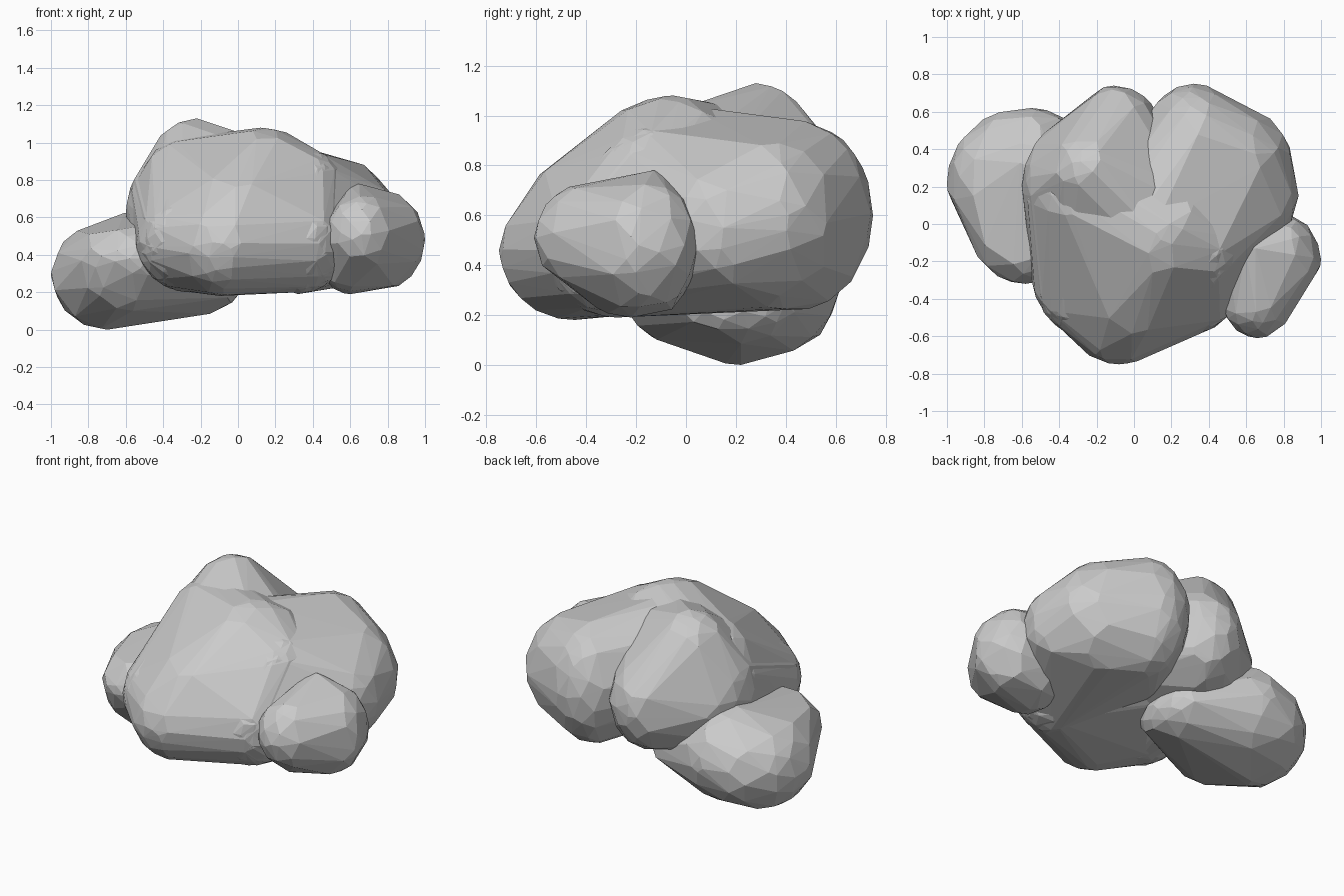
import bpy, bmesh, math, random
from mathutils import Vector

if "Cube" in bpy.data.objects:
    bpy.data.objects.remove(bpy.data.objects["Cube"])

random.seed(7)


def directions(count):
    """Evenly spread, slightly shaken directions plus the six axes."""
    dirs = [Vector(a) for a in ((1, 0, 0), (-1, 0, 0), (0, 1, 0),
                                (0, -1, 0), (0, 0, 1), (0, 0, -1))]
    for i in range(count):
        z = 1 - 2 * (i + 0.5) / count
        r = math.sqrt(1 - z * z)
        a = i * 2.39996
        shake = Vector([random.uniform(-0.13, 0.13) for _ in range(3)])
        dirs.append((Vector((r * math.cos(a), r * math.sin(a), z)) + shake).normalized())
    return dirs


def boulder(name, lumps, count):
    """Faceted convex rock wrapped around ellipsoid lumps (centre, radii)."""
    bm = bmesh.new()
    for d in directions(count):
        best = None
        for c, r in lumps:
            n = Vector([d[k] * r[k] for k in range(3)])
            p = Vector(c) + Vector([n[k] * r[k] for k in range(3)]) / n.length
            if best is None or p.dot(d) > best.dot(d):
                best = p
        bm.verts.new(best)
    bmesh.ops.remove_doubles(bm, verts=bm.verts[:], dist=0.04)
    bmesh.ops.convex_hull(bm, input=bm.verts[:])
    loose = [v for v in bm.verts if not v.link_faces]
    bmesh.ops.delete(bm, geom=loose, context='VERTS')
    bmesh.ops.recalc_face_normals(bm, faces=bm.faces[:])
    me = bpy.data.meshes.new(name)
    bm.to_mesh(me)
    bm.free()
    ob = bpy.data.objects.new(name, me)
    bpy.context.collection.objects.link(ob)
    return ob


# Lumps shared by the merged main mass
crown = ((0.12, -0.05, 0.68), (0.40, 0.40, 0.40))
front_right = ((0.32, -0.28, 0.48), (0.27, 0.30, 0.29))
front_left = ((-0.26, -0.25, 0.48), (0.29, 0.35, 0.28))
nose = ((-0.08, -0.45, 0.46), (0.30, 0.30, 0.28))
brow = ((0.0, -0.30, 0.57), (0.38, 0.36, 0.32))
shoulder = ((0.33, -0.10, 0.62), (0.29, 0.32, 0.36))

# Front of the main mass
boulder("front_boulder", [
    crown, front_right, front_left, nose, brow, shoulder,
    ((-0.22, 0.15, 0.66), (0.36, 0.36, 0.38)),
], 170)

# Tallest boulder at the back left, blending into the front
boulder("back_left_boulder", [
    ((-0.26, 0.20, 0.62), (0.34, 0.38, 0.38)),
    ((-0.22, 0.28, 0.80), (0.28, 0.26, 0.33)),
    ((-0.10, 0.42, 0.60), (0.27, 0.32, 0.32)),
    ((0.02, 0.05, 0.66), (0.38, 0.38, 0.38)),
    front_left,
], 130)

# Boulder at the back right, blending into the crown
boulder("back_right_boulder", [
    ((0.43, 0.31, 0.58), (0.42, 0.36, 0.37)),
    ((0.32, 0.45, 0.60), (0.27, 0.30, 0.38)),
    ((0.60, 0.15, 0.55), (0.28, 0.28, 0.30)),
    ((0.12, 0.00, 0.66), (0.40, 0.38, 0.38)),
    front_right, shoulder,
], 130)

# Low slab-like boulder on the left, running under the others
boulder("left_boulder", [
    ((-0.70, 0.22, 0.29), (0.30, 0.35, 0.29)),
    ((-0.55, 0.30, 0.33), (0.32, 0.32, 0.30)),
    ((-0.65, 0.35, 0.30), (0.27, 0.26, 0.26)),
    ((-0.60, 0.06, 0.31), (0.31, 0.33, 0.25)),
    ((-0.58, -0.02, 0.38), (0.30, 0.30, 0.21)),
    ((-0.45, 0.20, 0.27), (0.28, 0.30, 0.23)),
    ((-0.20, 0.20, 0.25), (0.22, 0.28, 0.17)),
], 90)

# Small boulder on the right
boulder("right_boulder", [
    ((0.76, -0.19, 0.48), (0.24, 0.24, 0.27)),
    ((0.66, -0.35, 0.51), (0.21, 0.26, 0.23)),
    ((0.79, -0.13, 0.48), (0.19, 0.18, 0.25)),
    ((0.65, -0.13, 0.49), (0.20, 0.19, 0.29)),
    ((0.60, -0.22, 0.42), (0.19, 0.25, 0.23)),
], 80)
